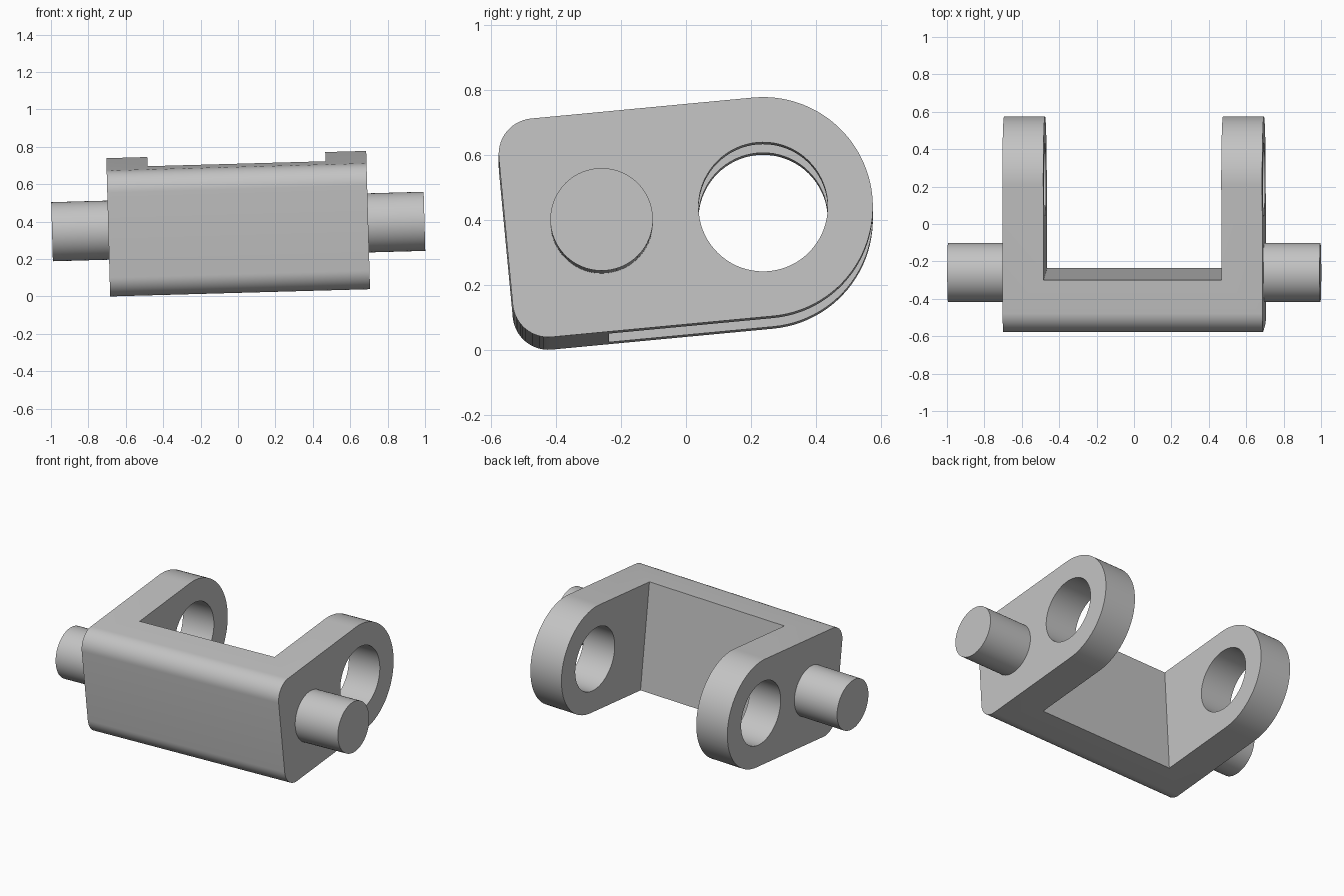
import bpy
import bmesh
from math import pi, sin, cos, radians
from mathutils import Matrix, Euler

cube = bpy.data.objects.get("Cube")
if cube:
    bpy.data.objects.remove(cube, do_unlink=True)

# Dimensions, with the origin on the axis of the eye holes
HALF_WIDTH, INNER = 0.695, 0.476
RADIUS, HOLE = 0.338, 0.199
FRONT, PLATE_BACK, CORNER = -0.796, -0.508, 0.11
PIN_Y, PIN_RADIUS, PIN_END = -0.4995, 0.158, 0.996

# The whole bracket leans slightly
LEAN = Matrix.Translation((0, 0.2375, 0.421)) @ Euler(
    (radians(5.4), radians(-1.6), 0)).to_matrix().to_4x4()

grey = bpy.data.materials.new("light grey")
grey.use_nodes = True
grey.diffuse_color = (0.55, 0.55, 0.55, 1)
grey.node_tree.nodes["Principled BSDF"].inputs["Base Color"].default_value = grey.diffuse_color


def arc(cy, cz, r, start, end, steps):
    """Points of an arc in the y-z plane, angles in degrees."""
    angles = [radians(start + (end - start) * i / steps) for i in range(steps + 1)]
    return [(cy + r * cos(a), cz + r * sin(a)) for a in angles]


def extrude(name, profile, x0, x1):
    """Solid made by pushing a y-z profile along x."""
    bm = bmesh.new()
    face = bm.faces.new([bm.verts.new((x0, y, z)) for y, z in profile])
    out = bmesh.ops.extrude_face_region(bm, geom=[face])
    moved = [v for v in out["geom"] if isinstance(v, bmesh.types.BMVert)]
    bmesh.ops.translate(bm, verts=moved, vec=(x1 - x0, 0, 0))
    bmesh.ops.recalc_face_normals(bm, faces=bm.faces)
    mesh = bpy.data.meshes.new(name)
    bm.to_mesh(mesh)
    bm.free()
    mesh.materials.append(grey)
    obj = bpy.data.objects.new(name, mesh)
    bpy.context.collection.objects.link(obj)
    obj.matrix_world = LEAN
    return obj


def activate(obj):
    bpy.ops.object.select_all(action="DESELECT")
    obj.select_set(True)
    bpy.context.view_layer.objects.active = obj


def cut(obj, cutter):
    cutter.hide_render = True
    mod = obj.modifiers.new("cut", "BOOLEAN")
    mod.operation = "DIFFERENCE"
    mod.solver = "EXACT"
    mod.object = cutter
    activate(obj)
    bpy.ops.object.modifier_apply(modifier=mod.name)
    bpy.data.objects.remove(cutter, do_unlink=True)


def circle(cy, r, steps):
    return arc(cy, 0, r, 0, 360, steps)[:-1]


# Bracket body: round at the back, two softened corners at the front
side = arc(0, 0, RADIUS, -90, 90, 48)
side += arc(FRONT + CORNER, RADIUS - CORNER, CORNER, 90, 180, 14)
side += arc(FRONT + CORNER, CORNER - RADIUS, CORNER, 180, 270, 14)
body = extrude("bracket_body", side, -HALF_WIDTH, HALF_WIDTH)

# Gap between the arms, then the eye through both arms
gap = [(PLATE_BACK, -1), (1, -1), (1, 1), (PLATE_BACK, 1)]
cut(body, extrude("gap_cutter", gap, -INNER, INNER))
cut(body, extrude("eye_cutter", circle(0, HOLE, 72), -1, 1))

# Side pins, rooted just inside the arms
parts = [body]
for name, s in (("left_pin", 1), ("right_pin", -1)):
    parts.append(extrude(name, circle(PIN_Y, PIN_RADIUS, 64),
                         s * (HALF_WIDTH - 0.02), s * PIN_END))

for part in parts:
    activate(part)
    bpy.ops.object.shade_smooth_by_angle(angle=radians(30))
